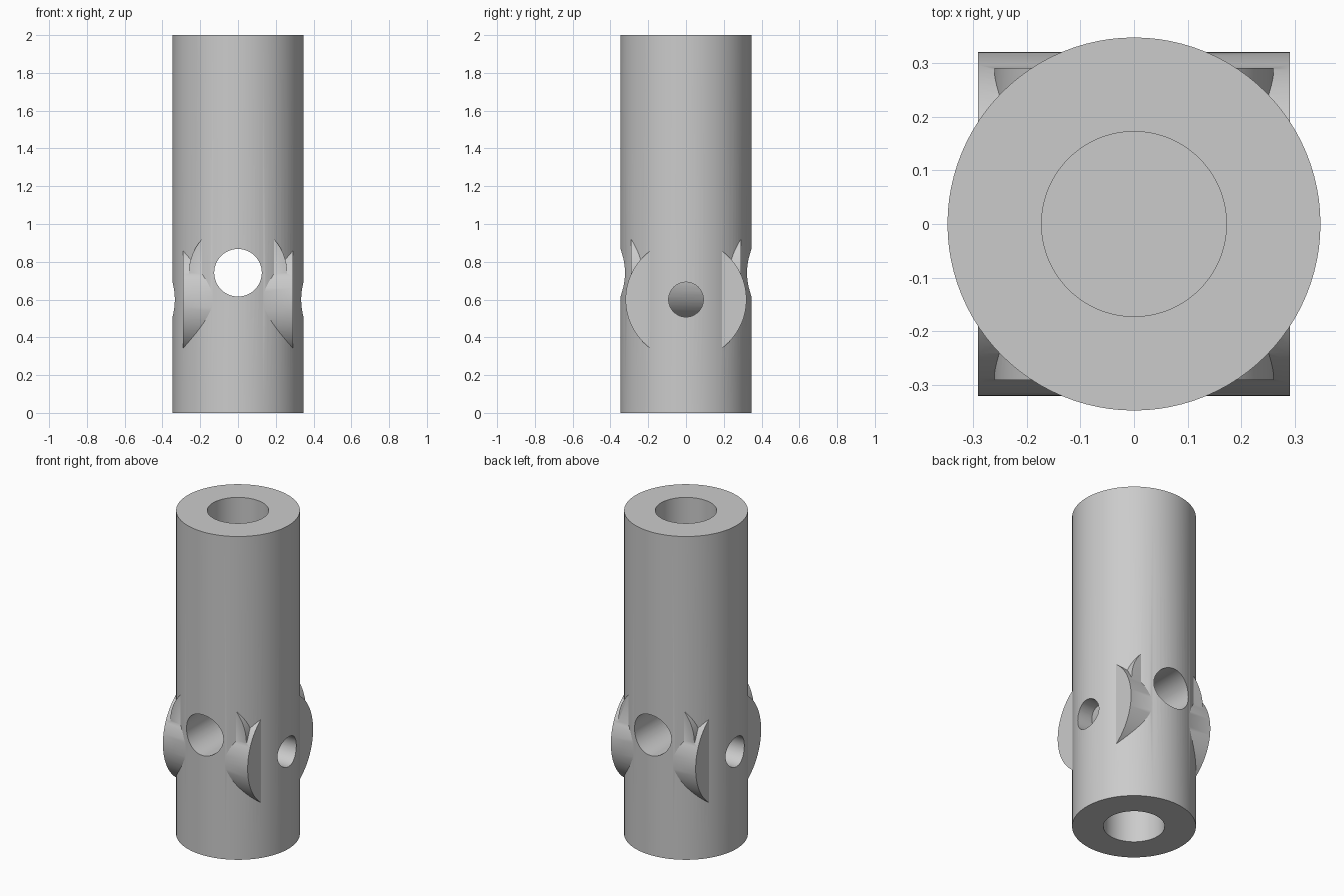
import bpy
import math

cube = bpy.data.objects.get("Cube")
if cube:
    bpy.data.objects.remove(cube, do_unlink=True)

# Single grey material
grey = bpy.data.materials.new("plain grey")
grey.use_nodes = True
colour = (0.6, 0.6, 0.6, 1.0)
grey.diffuse_color = colour
grey.node_tree.nodes["Principled BSDF"].inputs["Base Color"].default_value = colour

TURN = {"x": (0, math.pi / 2, 0), "y": (math.pi / 2, 0, 0), "z": (0, 0, 0)}


def cylinder(name, axis, radius, length, z, sides=96):
    """Cylinder centred on the z axis at height z, lying along the given axis."""
    bpy.ops.mesh.primitive_cylinder_add(
        vertices=sides, radius=radius, depth=length,
        location=(0, 0, z), rotation=TURN[axis])
    obj = bpy.context.object
    obj.name = name
    obj.data.materials.append(grey)
    return obj


def combine(body, other, operation):
    """Join or cut another solid into the body, then drop that solid."""
    mod = body.modifiers.new(operation.lower(), "BOOLEAN")
    mod.operation = operation
    mod.solver = "EXACT"
    mod.object = other
    bpy.context.view_layer.objects.active = body
    bpy.ops.object.modifier_apply(modifier=mod.name)
    bpy.data.objects.remove(other, do_unlink=True)


# Upright shaft with a blind bore at each end
body = cylinder("bored_shaft", "z", 0.347, 2.0, 1.0)
combine(body, cylinder("top_bore", "z", 0.172, 1.0, 1.52), "DIFFERENCE")
combine(body, cylinder("bottom_bore", "z", 0.172, 0.6, 0.0), "DIFFERENCE")

# Side boss with its small sockets
combine(body, cylinder("side_boss", "x", 0.32, 0.58, 0.6), "UNION")
combine(body, cylinder("side_socket", "x", 0.092, 1.0, 0.6, 64), "DIFFERENCE")

# Front-to-back boss closes the sockets and carries the open hole
combine(body, cylinder("cross_boss", "y", 0.26, 0.58, 0.742), "UNION")
combine(body, cylinder("cross_hole", "y", 0.126, 1.0, 0.742, 64), "DIFFERENCE")

# Smooth round walls, crisp rims
bpy.ops.object.select_all(action="DESELECT")
body.select_set(True)
bpy.context.view_layer.objects.active = body
bpy.ops.object.shade_smooth_by_angle(angle=math.radians(25))
